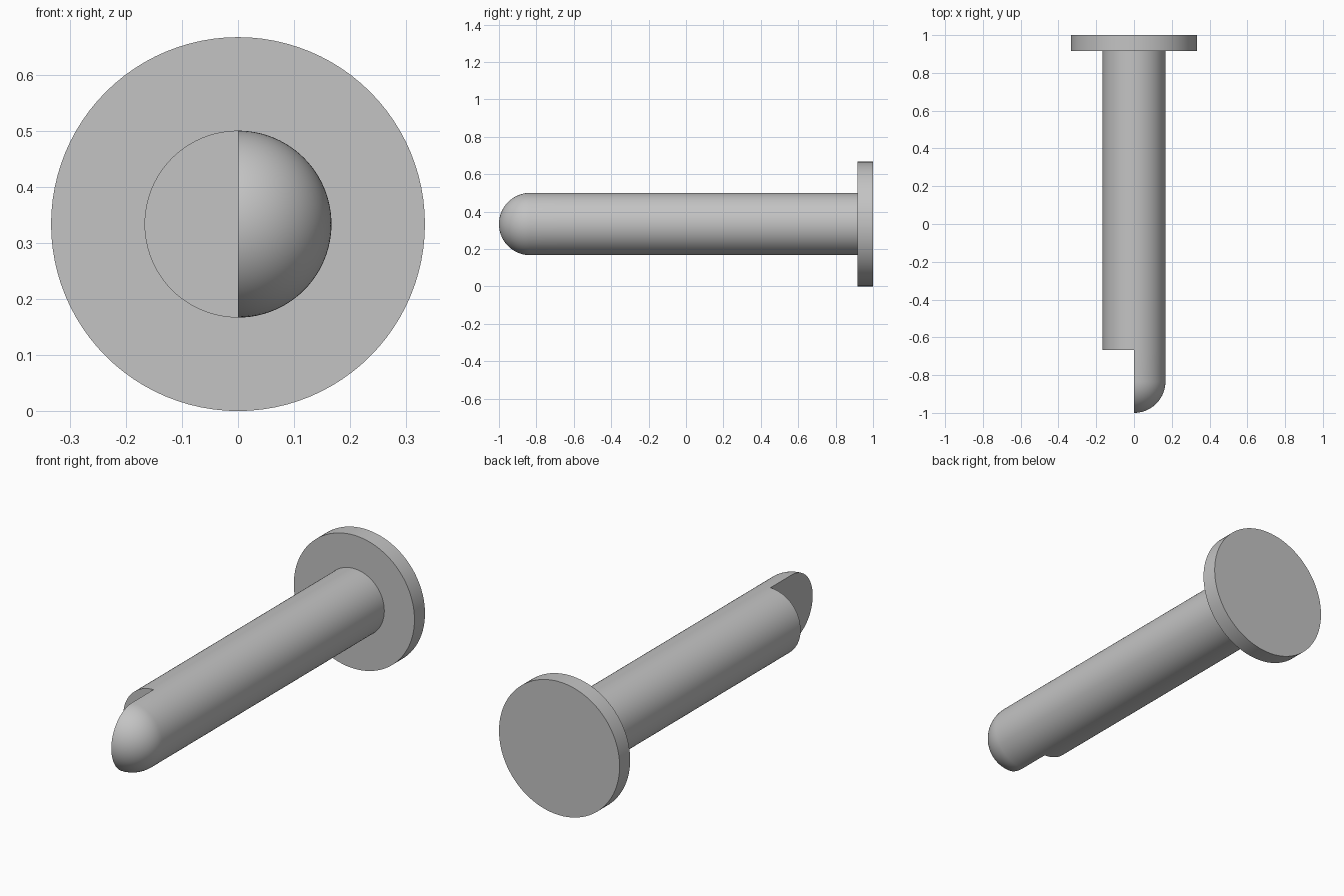
import bpy, bmesh, math
from mathutils import Vector

cube = bpy.data.objects.get("Cube")
if cube:
    bpy.data.objects.remove(cube, do_unlink=True)

R_SHAFT, R_HEAD = 1 / 6, 1 / 3
Y_HEAD, Y_STEP, Y_DOME = 1 - 1 / 12, -2 / 3, -5 / 6
SEGMENTS, DOME_STEPS = 96, 20
EPS = 1e-4

steel = bpy.data.materials.new("steel grey")
steel.use_nodes = True
grey = (0.55, 0.55, 0.55, 1)
steel.diffuse_color = grey
steel.node_tree.nodes["Principled BSDF"].inputs["Base Color"].default_value = grey

# Side profile (radius, y): disc head, straight shaft, domed tip
profile = [(0, 1), (R_HEAD, 1), (R_HEAD, Y_HEAD), (R_SHAFT, Y_HEAD), (R_SHAFT, Y_STEP)]
for i in range(DOME_STEPS + 1):
    a = math.pi / 2 * i / DOME_STEPS
    profile.append((R_SHAFT * math.cos(a), Y_DOME - R_SHAFT * math.sin(a)))

# Revolve the profile about the y axis
bm = bmesh.new()
verts = [bm.verts.new((0, y, r)) for r, y in profile]
edges = [bm.edges.new(pair) for pair in zip(verts, verts[1:])]
bmesh.ops.spin(bm, geom=verts + edges, cent=(0, 0, 0), axis=(0, 1, 0),
               angle=math.tau, steps=SEGMENTS)
bmesh.ops.remove_doubles(bm, verts=bm.verts[:], dist=EPS)

# Remove the right half of the tip
half = [f for f in bm.faces
        if f.calc_center_median().x < 0 and f.calc_center_median().y < Y_STEP]
bmesh.ops.delete(bm, geom=half, context='FACES')

# Close the notch with a flat step and a flat tip face
rim = [e for e in bm.edges if e.is_boundary]
arc = [e for e in rim if all(abs(v.co.y - Y_STEP) < EPS for v in e.verts)]
outline = [e for e in rim if e not in arc]
corners = {v for e in arc for v in e.verts if abs(v.co.x) < EPS}
divider = bm.edges.new(tuple(corners))
bmesh.ops.edgeloop_fill(bm, edges=arc + [divider])
bmesh.ops.edgeloop_fill(bm, edges=outline + [divider])
bmesh.ops.recalc_face_normals(bm, faces=bm.faces[:])

# Rest the head on the ground
bmesh.ops.translate(bm, verts=bm.verts[:], vec=Vector((0, 0, R_HEAD)))
mesh = bpy.data.meshes.new("headed_pin")
bm.to_mesh(mesh)
bm.free()
mesh.materials.append(steel)
pin = bpy.data.objects.new("headed_pin", mesh)
bpy.context.collection.objects.link(pin)

# Smooth round surfaces, crisp edges
bpy.ops.object.select_all(action='DESELECT')
pin.select_set(True)
bpy.context.view_layer.objects.active = pin
bpy.ops.object.shade_smooth_by_angle(angle=math.radians(30))
